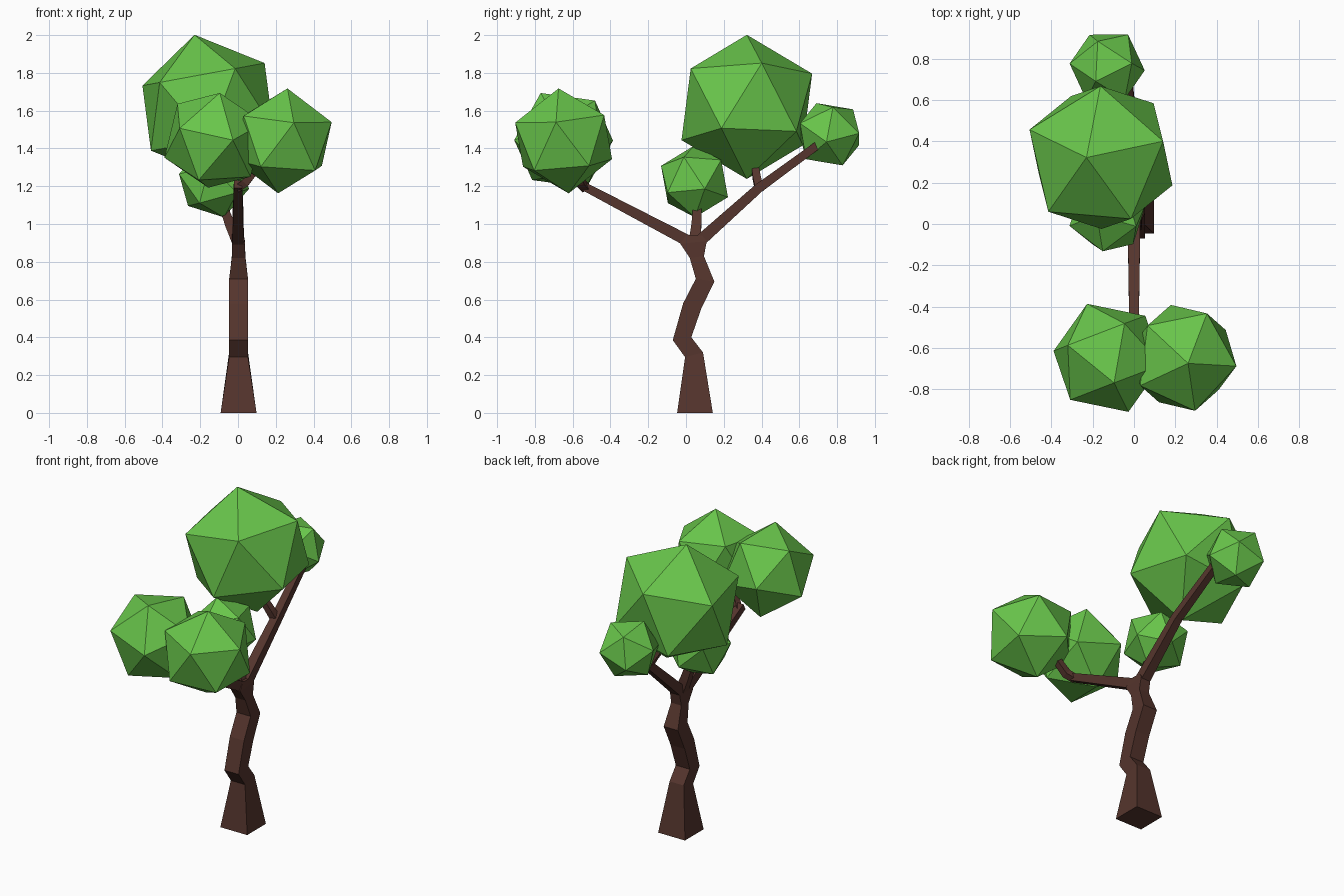
import bpy, bmesh
from mathutils import Vector, Matrix

if "Cube" in bpy.data.objects:
    bpy.data.objects.remove(bpy.data.objects["Cube"])


def material(name, color):
    m = bpy.data.materials.new(name)
    m.diffuse_color = (*color, 1)
    m.use_nodes = True
    m.node_tree.nodes["Principled BSDF"].inputs["Base Color"].default_value = m.diffuse_color
    return m


bark = material("bark", (0.09, 0.035, 0.026))
leaf = material("leaf", (0.14, 0.56, 0.07))


def finish(bm, name, mat):
    bmesh.ops.recalc_face_normals(bm, faces=bm.faces)
    me = bpy.data.meshes.new(name)
    bm.to_mesh(me)
    bm.free()
    me.materials.append(mat)
    ob = bpy.data.objects.new(name, me)
    bpy.context.collection.objects.link(ob)
    return ob


def loft(name, rings):
    """Skin a stack of four-cornered rings and cap both ends."""
    bm = bmesh.new()
    vs = [[bm.verts.new(p) for p in r] for r in rings]
    for a, b in zip(vs, vs[1:]):
        for i in range(4):
            j = (i + 1) % 4
            bm.faces.new((a[i], a[j], b[j], b[i]))
    bm.faces.new(vs[0])
    bm.faces.new(vs[-1])
    return finish(bm, name, bark)


def branch(name, points, radii, side):
    """Square tube along a path; side is the axis one pair of faces follows."""
    pts = [Vector(p) for p in points]
    rings = []
    for i, (p, r) in enumerate(zip(pts, radii)):
        d = (pts[min(i + 1, len(pts) - 1)] - pts[max(i - 1, 0)]).normalized()
        s = (Vector(side) - d * d.dot(Vector(side))).normalized()
        u = d.cross(s)
        rings.append([p + (s * a + u * b) * r
                      for a, b in ((-1, -1), (1, -1), (1, 1), (-1, 1))])
    return loft(name, rings)


def clump(name, center, radius, v1, v2):
    """Icosahedron turned so that v1 and v2 point at two adjacent vertices."""
    z = Vector(v1).normalized()
    x = Vector(v2)
    x = (x - z * x.dot(z)).normalized()
    y = z.cross(x)
    rot = Matrix((x, y, z)).transposed().to_4x4()
    bm = bmesh.new()
    bmesh.ops.create_icosphere(bm, subdivisions=1, radius=radius,
                               matrix=Matrix.Translation(center) @ rot)
    return finish(bm, name, leaf)


# Crooked trunk: half width in x, then (y, z) of its front and back edges
profile = [
    (0.095, (-0.047, 0.0), (0.142, 0.0)),
    (0.050, (-0.005, 0.295), (0.09, 0.32)),
    (0.050, (-0.07, 0.385), (0.028, 0.40)),
    (0.050, (-0.015, 0.58), (0.08, 0.55)),
    (0.050, (0.052, 0.71), (0.15, 0.695)),
    (0.036, (0.02, 0.82), (0.095, 0.83)),
    (0.034, (-0.03, 0.895), (0.11, 0.91)),
    (0.028, (0.0, 0.94), (0.085, 0.94)),
]
cx = 0.003
loft("trunk", [[(cx - h, *f), (cx + h, *f), (cx + h, *b), (cx - h, *b)]
               for h, f, b in profile])

# Branches and their side shoots
X, Y = (1, 0, 0), (0, 1, 0)
branch("front_branch", [(0, 0.03, 0.90), (0, -0.56, 1.21)], [0.031, 0.022], X)
branch("front_shoot", [(0, -0.53, 1.19), (0.04, -0.56, 1.22), (0.12, -0.58, 1.32)],
       [0.02, 0.021, 0.018], Y)
branch("back_branch", [(0, 0.05, 0.89), (0, 0.385, 1.19), (-0.03, 0.70, 1.42)],
       [0.032, 0.025, 0.021], X)
branch("back_shoot", [(0, 0.39, 1.18), (-0.03, 0.375, 1.24), (-0.09, 0.36, 1.33)],
       [0.022, 0.021, 0.018], Y)
branch("middle_branch", [(0, 0.045, 0.90), (-0.04, 0.055, 0.99), (-0.08, 0.06, 1.10)],
       [0.03, 0.026, 0.022], Y)

# Leaf clumps
clump("large_leaf_clump", (-0.16, 0.322, 1.62), 0.388, (-0.07, 0, 0.38), (0.305, 0.08, 0.235))
clump("front_right_leaf_clump", (0.237, -0.648, 1.44), 0.28, (0.025, -0.027, 0.28), (0.26, -0.04, 0.095))
clump("front_left_leaf_clump", (-0.127, -0.648, 1.443), 0.28, (-0.185, -0.207, 0.065), (0.105, -0.26, 0))
clump("low_leaf_clump", (-0.127, 0.045, 1.225), 0.197, (-0.188, -0.055, 0.04), (-0.047, 0, 0.19))
clump("back_leaf_clump", (-0.13, 0.76, 1.475), 0.187, (0.1, 0.155, 0.005), (-0.05, 0.115, 0.13))
